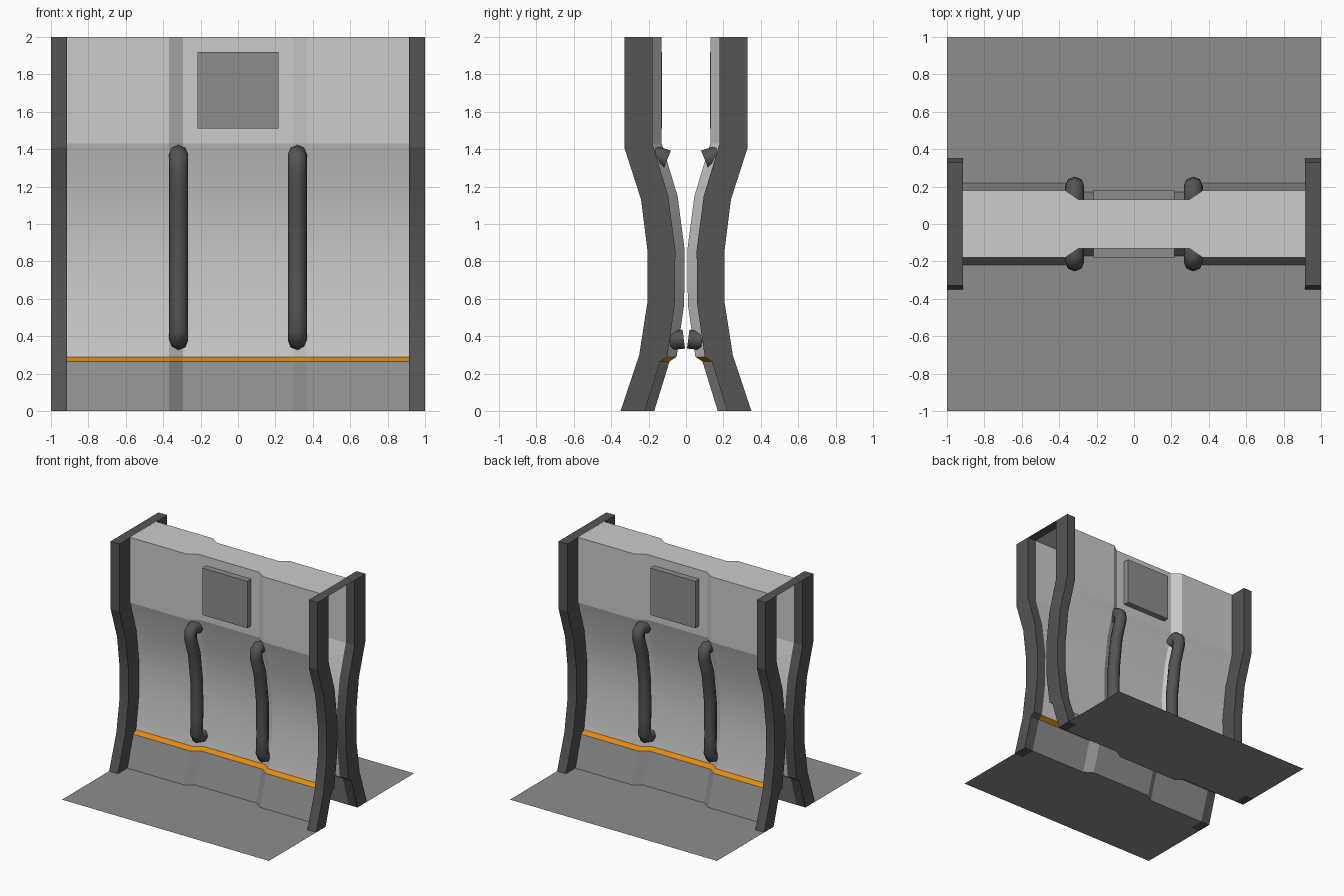
import bpy, bmesh

if "Cube" in bpy.data.objects:
    bpy.data.objects.remove(bpy.data.objects["Cube"], do_unlink=True)


def material(name, r, g, b):
    m = bpy.data.materials.new(name)
    m.use_nodes = True
    m.diffuse_color = (r, g, b, 1)
    m.node_tree.nodes["Principled BSDF"].inputs["Base Color"].default_value = (r, g, b, 1)
    return m


LIGHT = material("light grey", .60, .60, .60)
MID = material("mid grey", .27, .27, .27)
DARK = material("dark grey", .09, .09, .09)
ORANGE = material("orange", .75, .25, .005)


def smooth(obj, angle=.23):
    bpy.ops.object.select_all(action='DESELECT')
    obj.select_set(True)
    bpy.context.view_layer.objects.active = obj
    bpy.ops.object.shade_smooth_by_angle(angle=angle)


def build(name, verts, faces, mats, mirror=(False, False)):
    """Mesh object, optionally mirrored across x and y."""
    me = bpy.data.meshes.new(name)
    me.from_pydata(verts, [], faces)
    for m in mats:
        me.materials.append(m)
    obj = bpy.data.objects.new(name, me)
    bpy.context.collection.objects.link(obj)
    if any(mirror):
        mod = obj.modifiers.new("mirror", 'MIRROR')
        mod.use_axis = (*mirror, False)
        mod.use_mirror_merge = False
    return obj


def polygon(name, pts, z, mat, mirror=(False, False)):
    return build(name, [(x, y, z) for x, y in pts], [range(len(pts))], [mat], mirror)


# Side profile (y, z) from the foot to the top, and plan columns (x, recess)
PROFILE = [(-.22, 0), (-.138, .265), (-.10, .29), (-.06, .57), (-.057, .86),
           (-.095, 1.15), (-.18, 1.43), (-.18, 2)]
RIM = [(-.35, 0), (-.25, .3), (-.205, .59), (-.205, .85), (-.24, 1.13), (-.33, 1.41), (-.33, 2)]
EDGE = .915
PLAN = [(-EDGE, 0), (-.368, 0), (-.295, .05), (.295, .05), (.368, 0), (EDGE, 0)]

# Curved wall panels with a recessed middle: skirt, orange ledge, panel
n = len(PLAN)
verts = [(x, y + d, z) for y, z in PROFILE for x, d in PLAN]
faces = [(r * n + c, r * n + c + 1, (r + 1) * n + c + 1, (r + 1) * n + c)
         for r in range(len(PROFILE) - 1) for c in range(n - 1)]
wall = build("wall_panels", verts, faces, [LIGHT, MID, ORANGE], (False, True))
for p in wall.data.polygons:
    row = p.index // (n - 1)
    p.material_index = 1 if row == 0 else 2 if row == 1 else 0
smooth(wall)

# Cap between the two walls
front = [(x, -.18 + d) for x, d in PLAN]
polygon("top_cap", front + [(x, -y) for x, y in reversed(front)], 2, LIGHT)

# Floor sheets, notched around the posts and the recess
foot = [(x, -.22 + d) for x, d in reversed(PLAN)]
polygon("floor", [(-1, -1), (1, -1), (1, -.35), (EDGE, -.35)] + foot
        + [(-EDGE, -.35), (-1, -.35)], 0, MID, (False, True))

# Four curved end posts, joined in pairs by a flat top plate
outline = RIM + PROFILE[::-1]
k = len(outline)
verts = [(x, y, z) for x in (EDGE, 1) for y, z in outline]
faces = [range(k), range(2 * k - 1, k - 1, -1)]
faces += [(i, i + k, (i + 1) % k + k, (i + 1) % k) for i in range(k)]
posts = build("end_posts", verts, faces, [DARK], (True, True))
bm = bmesh.new()
bm.from_mesh(posts.data)
bmesh.ops.recalc_face_normals(bm, faces=bm.faces)
bm.to_mesh(posts.data)
bm.free()
smooth(posts)
polygon("post_top_plates", [(EDGE, -.33), (1, -.33), (1, .33), (EDGE, .33)], 2, DARK, (True, False))

# Display plates on the upper recess
for side, name in ((-1, "front_display"), (1, "back_display")):
    bpy.ops.mesh.primitive_cube_add(size=1, location=(0, side * .155, 1.715))
    box = bpy.context.object
    box.name = name
    box.scale = (.435, .055, .41)
    box.data.materials.append(MID)

# Bent grab tubes over the recess edges
PATH = [(-.10, 1.345), (-.165, 1.372), (-.20, 1.345), (-.203, 1.29), (-.15, 1.13), (-.115, .86),
        (-.113, .57), (-.122, .43), (-.10, .385), (-.065, .378), (-.012, .385)]
curve = bpy.data.curves.new("grab_tubes", 'CURVE')
curve.dimensions = '3D'
curve.bevel_depth = .051
curve.bevel_resolution = 2
curve.use_fill_caps = True
spline = curve.splines.new('POLY')
spline.points.add(len(PATH) - 1)
for pt, (y, z) in zip(spline.points, PATH):
    pt.co = (.317, y, z, 1)
tubes = bpy.data.objects.new("grab_tubes", curve)
bpy.context.collection.objects.link(tubes)
bpy.ops.object.select_all(action='DESELECT')
tubes.select_set(True)
bpy.context.view_layer.objects.active = tubes
bpy.ops.object.convert(target='MESH')
tubes = bpy.context.object
tubes.data.materials.clear()
tubes.data.materials.append(DARK)
smooth(tubes, .9)
mod = tubes.modifiers.new("mirror", 'MIRROR')
mod.use_axis = (True, True, False)
mod.use_mirror_merge = False
